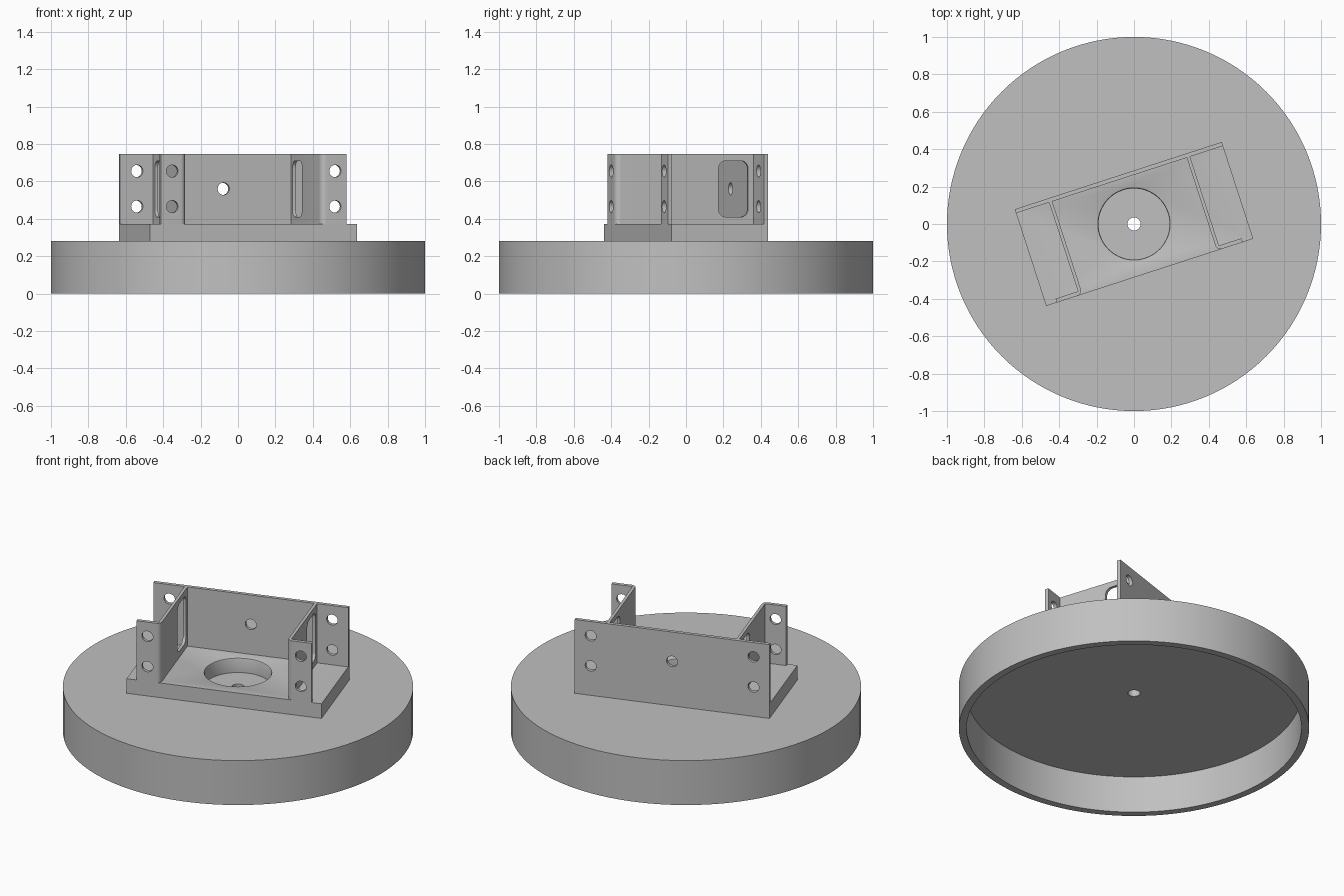
import bpy, bmesh, math
from mathutils import Matrix, Vector

if "Cube" in bpy.data.objects:
    bpy.data.objects.remove(bpy.data.objects["Cube"])

grey = bpy.data.materials.new("plain grey")
grey.use_nodes = True
COLOUR = (0.53, 0.53, 0.53, 1)
grey.diffuse_color = COLOUR
grey.node_tree.nodes["Principled BSDF"].inputs["Base Color"].default_value = COLOUR

TURN = math.radians(18)      # mount is turned on the disc
HALF_L, HALF_W = 0.582, 0.272
DECK, FLOOR, TOP = 0.28, 0.372, 0.745
SHEET = 0.022


def arc(cx, cy, r, start, end, n):
    return [(cx + r * math.cos(math.radians(start + (end - start) * i / n)),
             cy + r * math.sin(math.radians(start + (end - start) * i / n)))
            for i in range(n + 1)]


def box_outline(x0, x1, y0, y1, r=0):
    if not r:
        return [(x0, y0), (x1, y0), (x1, y1), (x0, y1)]
    corners = [(x1 - r, y1 - r), (x0 + r, y1 - r), (x0 + r, y0 + r), (x1 - r, y0 + r)]
    return [p for i, (x, y) in enumerate(corners)
            for p in arc(x, y, r, 90 * i, 90 * i + 90, 8)]


def circle(x, y, r, n=32):
    return arc(x, y, r, 0, 360, n)[:-1]


# Maps an outline to 3D: axes are (outline x, outline y, extrusion)
FLAT = lambda a, b, c: Vector((a, b, c))
FACING_Y = lambda a, b, c: Vector((a, c, b))
FACING_X = lambda a, b, c: Vector((c, a, b))


def prism(name, outline, low, high, plane=FLAT):
    bm = bmesh.new()
    rings = [[bm.verts.new(plane(a, b, c)) for a, b in outline] for c in (low, high)]
    for ring in rings:
        bm.faces.new(ring)
    for i in range(len(outline)):
        bm.faces.new((rings[0][i - 1], rings[0][i], rings[1][i], rings[1][i - 1]))
    return finish(name, bm)


def finish(name, bm):
    bmesh.ops.recalc_face_normals(bm, faces=bm.faces[:])
    mesh = bpy.data.meshes.new(name)
    bm.to_mesh(mesh)
    bm.free()
    mesh.materials.append(grey)
    obj = bpy.data.objects.new(name, mesh)
    bpy.context.collection.objects.link(obj)
    return obj


def select(obj):
    bpy.ops.object.select_all(action='DESELECT')
    obj.select_set(True)
    bpy.context.view_layer.objects.active = obj


def cut(obj, cutters):
    select(obj)
    for cutter in cutters:
        mod = obj.modifiers.new("hole", 'BOOLEAN')
        mod.operation, mod.solver, mod.object = 'DIFFERENCE', 'EXACT', cutter
        bpy.ops.object.modifier_apply(modifier=mod.name)
        bpy.data.objects.remove(cutter)


def lathe(name, profile, steps=128):
    bm = bmesh.new()
    rings = [[bm.verts.new((r * math.cos(2 * math.pi * i / steps),
                            r * math.sin(2 * math.pi * i / steps), z))
              for i in range(steps)] for r, z in profile]
    for k in range(len(rings)):
        a, b = rings[k - 1], rings[k]
        for i in range(steps):
            bm.faces.new((a[i - 1], a[i], b[i], b[i - 1]))
    return finish(name, bm)


# Hollow disc, open underneath, with a small centre hole
disc = lathe("round_base", [(0.035, 0.232), (0.956, 0.232), (0.956, 0),
                            (1, 0), (1, DECK), (0.035, DECK)])

# Mounting plate with an eased round opening
plate = prism("mounting_plate", box_outline(-HALF_L, HALF_L, -HALF_W, HALF_W), DECK, FLOOR)
cut(plate, [lathe("opening_cutter", [(0.001, 0.2), (0.19, 0.2), (0.19, FLOOR - 0.01),
                                     (0.193, FLOOR - 0.003), (0.2, FLOOR),
                                     (0.2, 0.5), (0.001, 0.5)], 64),
            prism("core_cutter", circle(0, 0, 0.05), 0.2, 0.5)])

# Back wall with centre and corner holes
wall = prism("back_wall", box_outline(-HALF_L, HALF_L, FLOOR, TOP),
             HALF_W - SHEET, HALF_W, FACING_Y)
spots = [(0, 0.56)] + [(s * 0.486, z) for s in (-1, 1) for z in (0.465, 0.655)]
cut(wall, [prism("hole_cutter", circle(x, z, 0.033), 0.2, 0.3, FACING_Y) for x, z in spots])

parts = [plate, wall]

# Two bent side brackets, each with a window and a drilled front flange
for side, s in (("left", 1), ("right", -1)):
    inner, outer, front = 0.378, 0.522, -HALF_W
    bend = arc(inner + 0.03, front + 0.03, 0.03, 270, 180, 8)
    outline = [(inner, HALF_W - SHEET), (inner + 0.018, HALF_W - SHEET),
               (inner + 0.018, front + SHEET), (outer, front + SHEET), (outer, front)] + bend
    bracket = prism(side + "_bracket", [(s * x, y) for x, y in outline], FLOOR, TOP)
    holes = [prism("hole_cutter", circle(s * 0.458, z, 0.033), -0.3, -0.2, FACING_Y)
             for z in (0.465, 0.655)]
    window = prism("window_cutter", box_outline(0.055, 0.22, 0.41, 0.71, 0.04),
                   min(s * 0.33, s * 0.43), max(s * 0.33, s * 0.43), FACING_X)
    cut(bracket, holes + [window])
    parts.append(bracket)

# Turn the mount and smooth the round surfaces
for part in parts:
    part.data.transform(Matrix.Rotation(TURN, 4, 'Z'))
for part in parts + [disc]:
    select(part)
    bpy.ops.object.shade_smooth_by_angle(angle=math.radians(30))
